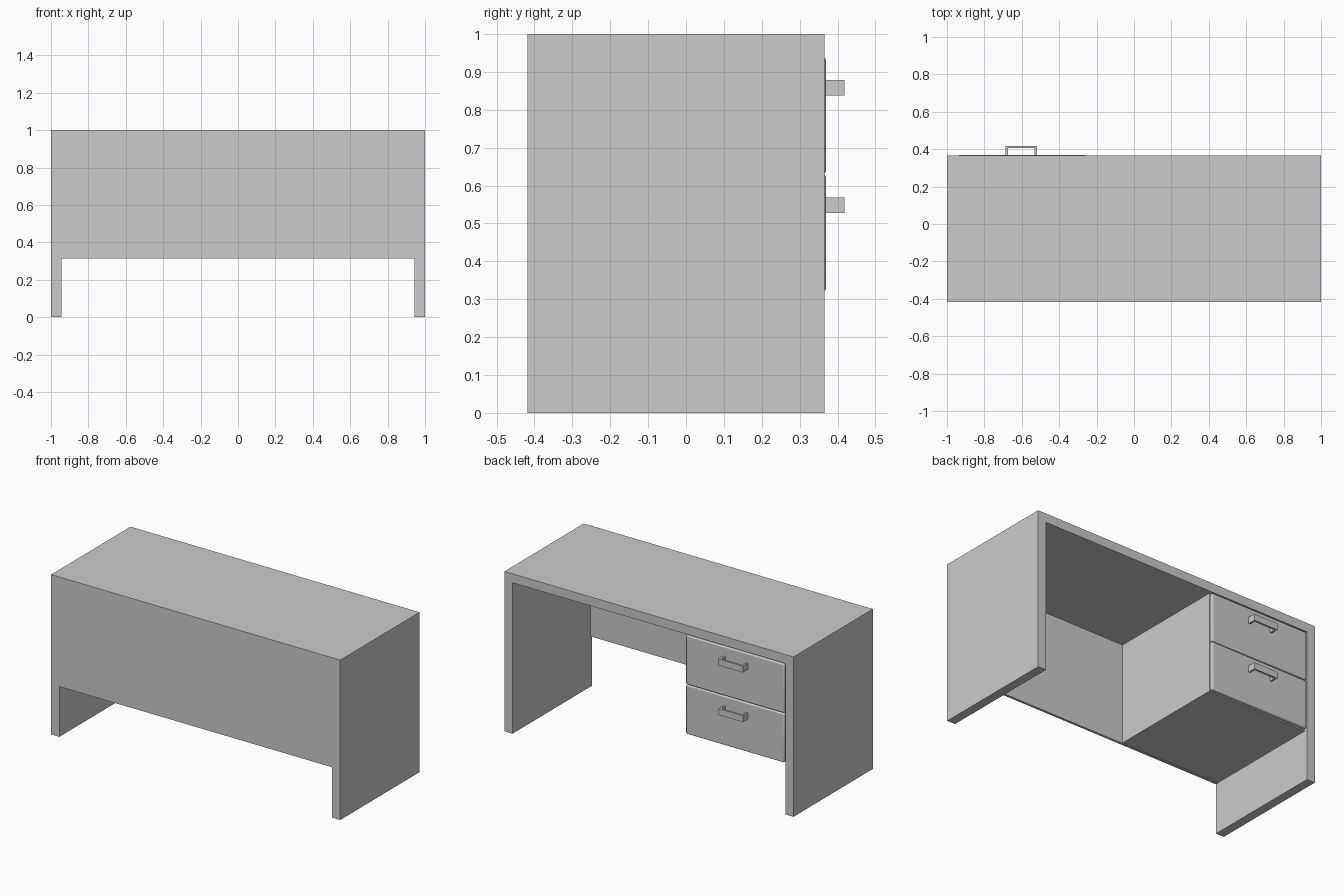
import bpy, bmesh

if "Cube" in bpy.data.objects:
    bpy.data.objects.remove(bpy.data.objects["Cube"])

T = 0.056                     # panel thickness
Y0, Y1 = -0.418, 0.366        # desk depth


def extrude_mesh(name, pts, direction):
    """Closed planar outline extruded along a direction."""
    bm = bmesh.new()
    face = bm.faces.new([bm.verts.new(p) for p in pts])
    ext = bmesh.ops.extrude_face_region(bm, geom=[face])
    verts = [v for v in ext["geom"] if isinstance(v, bmesh.types.BMVert)]
    bmesh.ops.translate(bm, verts=verts, vec=direction)
    bmesh.ops.recalc_face_normals(bm, faces=bm.faces)
    mesh = bpy.data.meshes.new(name)
    bm.to_mesh(mesh)
    bm.free()
    obj = bpy.data.objects.new(name, mesh)
    bpy.context.collection.objects.link(obj)
    return obj


def box(name, x, y, z):
    pts = [(x[0], y[0], z[0]), (x[1], y[0], z[0]), (x[1], y[0], z[1]), (x[0], y[0], z[1])]
    return extrude_mesh(name, pts, (0, y[1] - y[0], 0))


# Desk body: top and two side panels as one folded profile
outline = [(-1, 0), (-1, 1), (1, 1), (1, 0),
           (1 - T, 0), (1 - T, 1 - T), (T - 1, 1 - T), (T - 1, 0)]
extrude_mesh("desk_body", [(x, Y0, z) for x, z in outline], (0, Y1 - Y0, 0))

# Front panel between the sides
box("front_panel", (T - 1, 1 - T), (Y0, Y0 + 0.015), (0.315, 1 - T))

# Drawer cabinet hanging under the top
box("drawer_cabinet", (T - 1, -0.255), (Y0 + 0.015, 0.345), (0.318, 1 - T))

# Drawers with rounded fronts and flat bracket handles
for label, z0, z1 in (("lower", 0.322, 0.628), ("upper", 0.632, 0.938)):
    front = box(label + "_drawer_front", (-0.938, -0.257), (0.345, 0.3695), (z0, z1))
    bevel = front.modifiers.new("rounded_edges", "BEVEL")
    bevel.width = 0.007
    bevel.segments = 3
    bpy.ops.object.select_all(action="DESELECT")
    front.select_set(True)
    bpy.context.view_layer.objects.active = front
    bpy.ops.object.shade_smooth_by_angle()

    xa, xb, ya, yb, t = -0.686, -0.519, 0.366, 0.418, 0.012
    bracket = [(xa, ya), (xa, yb), (xb, yb), (xb, ya),
               (xb - t, ya), (xb - t, yb - t), (xa + t, yb - t), (xa + t, ya)]
    extrude_mesh(label + "_handle", [(x, y, z0 + 0.206) for x, y in bracket], (0, 0, 0.04))
